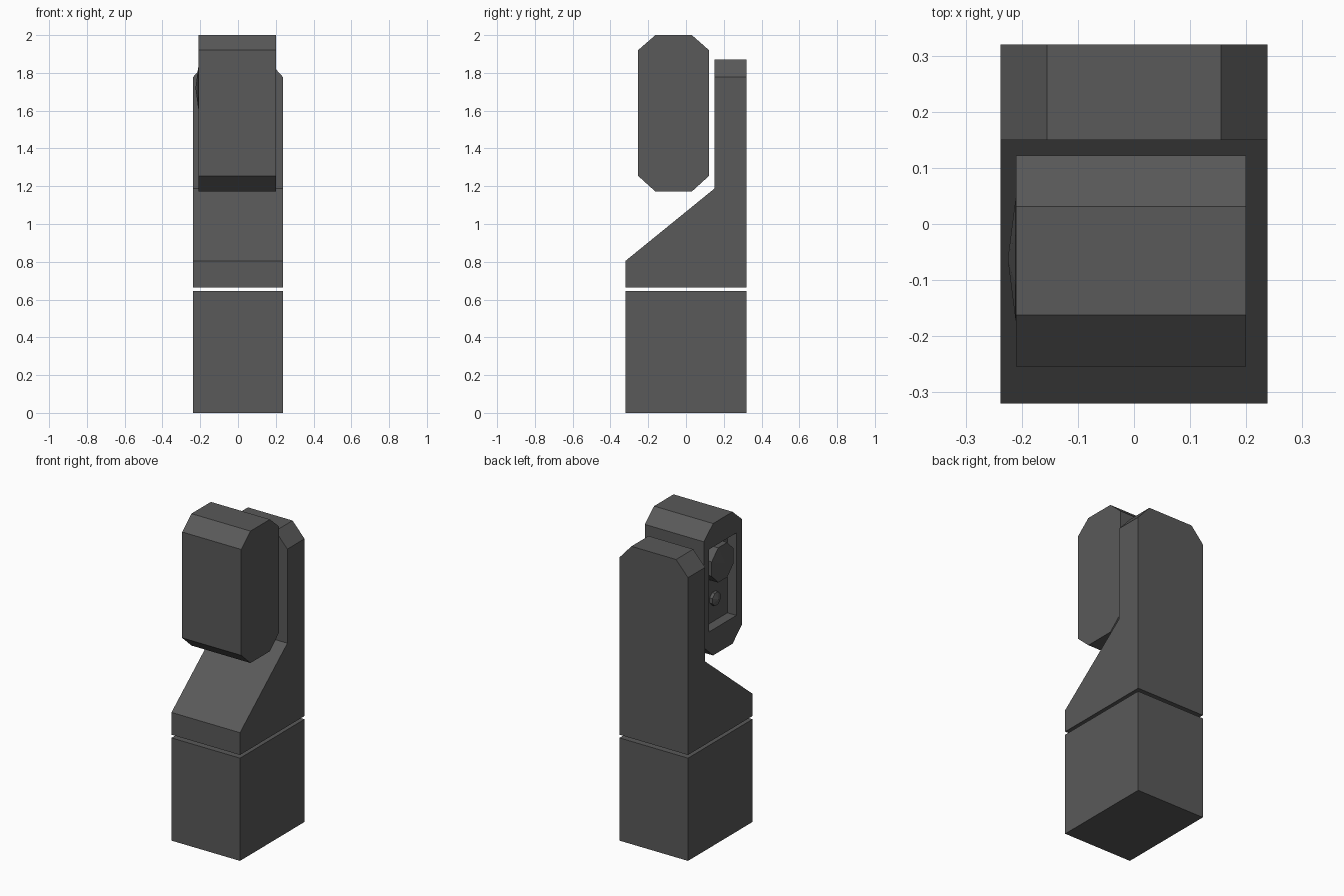
import bpy, bmesh, math
from mathutils import Matrix, Vector

if "Cube" in bpy.data.objects:
    bpy.data.objects.remove(bpy.data.objects["Cube"])

grey = bpy.data.materials.new("dark_grey")
grey.diffuse_color = (0.1, 0.1, 0.1, 1)
grey.use_nodes = True
grey.node_tree.nodes["Principled BSDF"].inputs["Base Color"].default_value = grey.diffuse_color


def finish(name, bm):
    bmesh.ops.recalc_face_normals(bm, faces=bm.faces[:])
    me = bpy.data.meshes.new(name)
    bm.to_mesh(me)
    bm.free()
    me.materials.append(grey)
    ob = bpy.data.objects.new(name, me)
    bpy.context.collection.objects.link(ob)
    return ob


def prism(profile, x0, x1):
    """Side profile of (y, z) points pushed along x."""
    bm = bmesh.new()
    face = bm.faces.new([bm.verts.new((x0, y, z)) for y, z in profile])
    ext = bmesh.ops.extrude_face_region(bm, geom=[face], use_keep_orig=True)
    verts = [g for g in ext["geom"] if isinstance(g, bmesh.types.BMVert)]
    bmesh.ops.translate(bm, verts=verts, vec=(x1 - x0, 0, 0))
    return bm


def rect(y0, y1, z0, z1):
    return [(y0, z0), (y1, z0), (y1, z1), (y0, z1)]


def knob(name, y, z, r, x_floor, x_rim, x_tip):
    """Eight-sided stub pointing left with a shallow pointed cap."""
    bm = bmesh.new()
    rings = []
    for x in (x_floor, x_rim):
        rings.append([bm.verts.new((x, y + r * math.cos(a), z + r * math.sin(a)))
                      for a in [math.pi / 8 + i * math.pi / 4 for i in range(8)]])
    tip = bm.verts.new((x_tip, y, z))
    bm.faces.new(rings[0])
    for i in range(8):
        j = (i + 1) % 8
        bm.faces.new((rings[0][i], rings[0][j], rings[1][j], rings[1][i]))
        bm.faces.new((rings[1][i], rings[1][j], tip))
    return finish(name, bm)


# base block
W = 0.238
finish("base_block", prism(rect(-0.32, 0.32, 0, 0.645), -W, W))

# sloped body with tall back plate, top corners cut off
bm = prism([(-0.32, 0.665), (0.32, 0.665), (0.32, 1.87), (0.15, 1.87),
            (0.15, 1.187), (-0.32, 0.805)], -W, W)
for s in (-1, 1):
    bmesh.ops.bisect_plane(bm, geom=bm.verts[:] + bm.edges[:] + bm.faces[:],
                           plane_co=(s * W, 0, 1.778),
                           plane_no=Vector((s * 0.092, 0, 0.083)).normalized(),
                           clear_outer=True)
    bmesh.ops.holes_fill(bm, edges=[e for e in bm.edges if e.is_boundary])
finish("body", bm)

# octagonal head
head = finish("head", prism([(-0.162, 1.172), (0.031, 1.172), (0.122, 1.255), (0.122, 1.92),
                             (0.031, 2.0), (-0.162, 2.0), (-0.254, 1.92), (-0.254, 1.255)],
                            -0.21, 0.2))

# recessed panel on the left of the head
cutter = finish("recess_cutter", prism(rect(-0.2, 0.07, 1.335, 1.853), -0.3, -0.148))
cutter.hide_render = True
cutter.hide_viewport = True
cut = head.modifiers.new("recess", 'BOOLEAN')
cut.operation = 'DIFFERENCE'
cut.solver = 'EXACT'
cut.object = cutter

# large dial and small button inside the recess
knob("dial", -0.063, 1.72, 0.118, -0.147, -0.211, -0.225)
knob("button", -0.063, 1.48, 0.043, -0.147, -0.168, -0.182)
